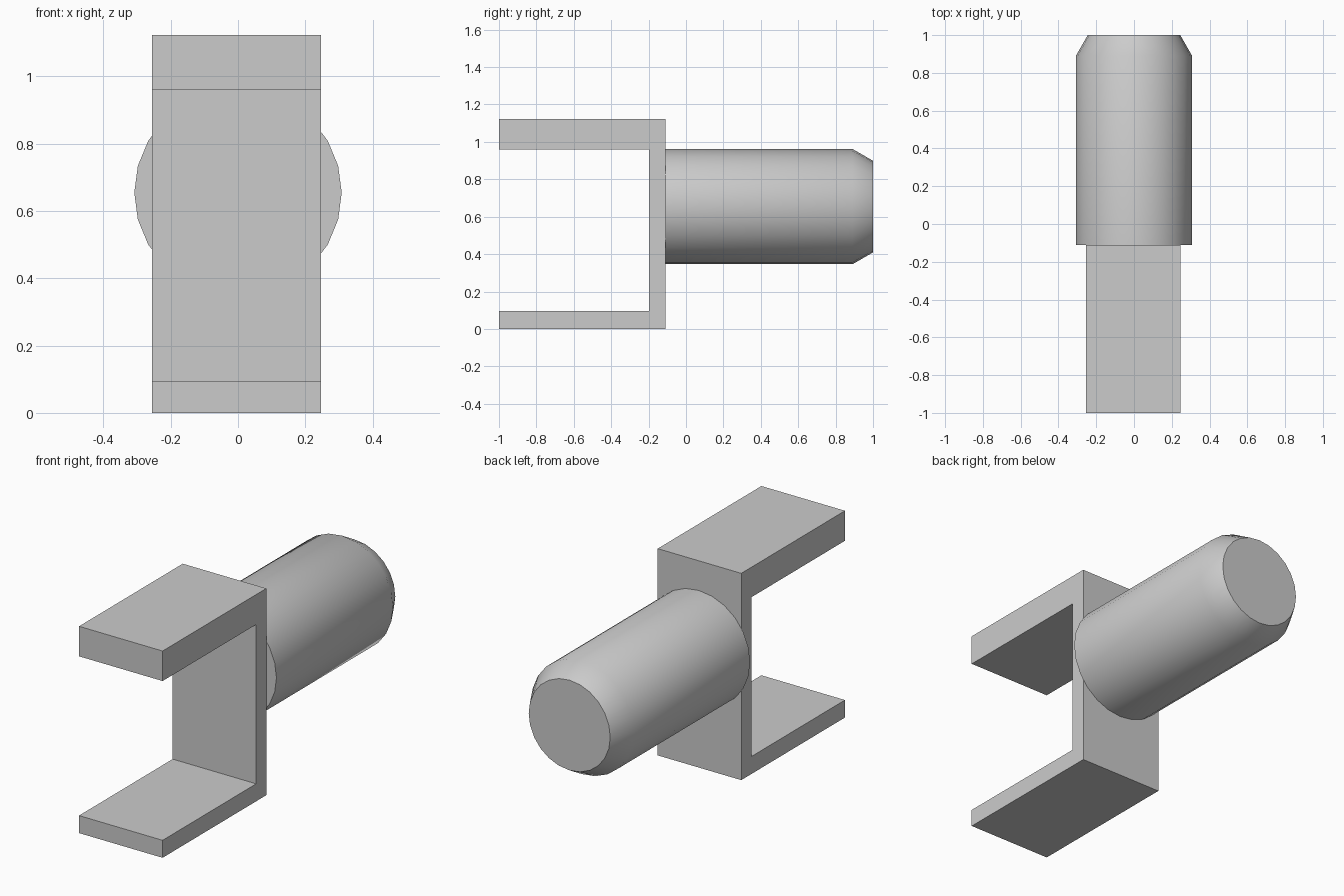
import bpy, bmesh, math
from mathutils import Vector

cube = bpy.data.objects.get("Cube")
if cube:
    bpy.data.objects.remove(cube, do_unlink=True)

# Single grey material
grey = bpy.data.materials.new("plain grey")
grey.use_nodes = True
colour = (0.6, 0.6, 0.6, 1)
grey.diffuse_color = colour
grey.node_tree.nodes["Principled BSDF"].inputs["Base Color"].default_value = colour


def make_object(name, bm):
    bmesh.ops.recalc_face_normals(bm, faces=bm.faces)
    mesh = bpy.data.meshes.new(name)
    bm.to_mesh(mesh)
    bm.free()
    mesh.materials.append(grey)
    obj = bpy.data.objects.new(name, mesh)
    bpy.context.collection.objects.link(obj)
    return obj


# Fork bracket: C-shaped side profile (y, z) extruded across x
LEFT, RIGHT = 0.247, -0.255
FRONT, INNER, BACK = -1.0, -0.197, -0.11
BOTTOM_ARM, TOP_ARM, TOP = 0.095, 0.96, 1.123
profile = [(FRONT, 0), (BACK, 0), (BACK, TOP), (FRONT, TOP),
           (FRONT, TOP_ARM), (INNER, TOP_ARM), (INNER, BOTTOM_ARM), (FRONT, BOTTOM_ARM)]
bm = bmesh.new()
side = bm.faces.new([bm.verts.new((RIGHT, y, z)) for y, z in profile])
extruded = bmesh.ops.extrude_face_region(bm, geom=[side], use_keep_orig=True)
moved = [v for v in extruded["geom"] if isinstance(v, bmesh.types.BMVert)]
bmesh.ops.translate(bm, verts=moved, vec=Vector((LEFT - RIGHT, 0, 0)))
make_object("fork_bracket", bm)

# Shaft: round bar along y with a chamfered rear end
SIDES, CENTRE_Z = 24, 0.654
bm = bmesh.new()
rings = []
for y, radius in [(BACK, 0.308), (0.89, 0.308), (1.0, 0.245)]:
    angles = [math.tau * i / SIDES for i in range(SIDES)]
    rings.append([bm.verts.new((radius * math.cos(a), y, CENTRE_Z + radius * math.sin(a)))
                  for a in angles])
for a, b in zip(rings, rings[1:]):
    for i in range(SIDES):
        j = (i + 1) % SIDES
        bm.faces.new((a[i], a[j], b[j], b[i]))
bm.faces.new(rings[0])
bm.faces.new(rings[-1])
shaft = make_object("shaft", bm)

# Smooth the round sides, keep the end caps crisp
bpy.ops.object.select_all(action="DESELECT")
shaft.select_set(True)
bpy.context.view_layer.objects.active = shaft
bpy.ops.object.shade_smooth_by_angle(angle=math.radians(40))
